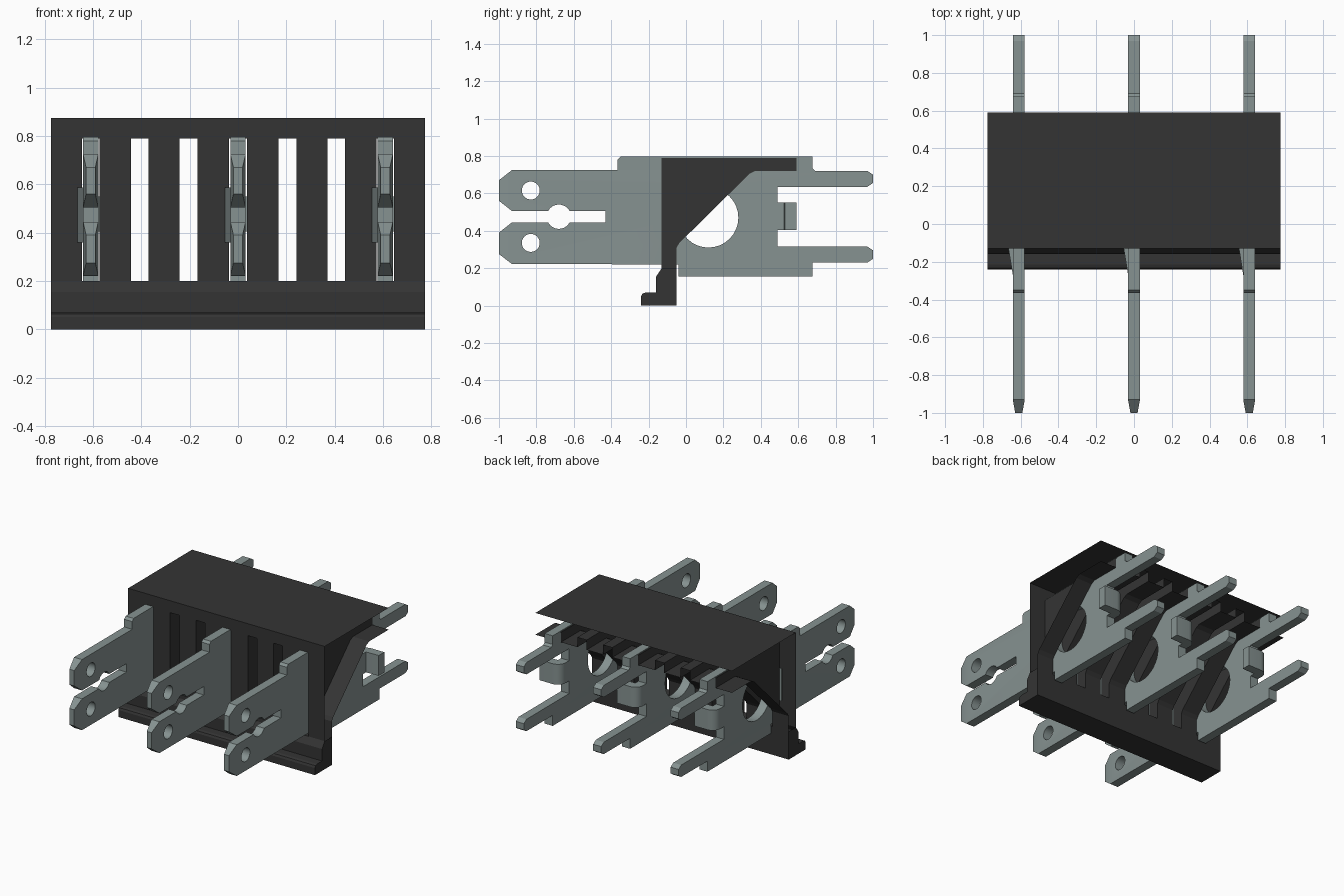
import bpy, bmesh, math
from mathutils import Matrix

cube = bpy.data.objects.get("Cube")
if cube:
    bpy.data.objects.remove(cube, do_unlink=True)


def material(name, rgb):
    m = bpy.data.materials.new(name)
    m.use_nodes = True
    m.diffuse_color = (*rgb, 1)
    m.node_tree.nodes["Principled BSDF"].inputs["Base Color"].default_value = (*rgb, 1)
    return m


BLACK = material("black plastic", (0.034, 0.034, 0.034))
METAL = material("grey metal", (0.24, 0.29, 0.285))


def add_object(name, bm, mat):
    bmesh.ops.recalc_face_normals(bm, faces=bm.faces)
    me = bpy.data.meshes.new(name)
    bm.to_mesh(me)
    bm.free()
    me.materials.append(mat)
    ob = bpy.data.objects.new(name, me)
    bpy.context.collection.objects.link(ob)
    return ob


def prism(profile, x0, x1):
    """Extrude a closed (y, z) profile along x."""
    bm = bmesh.new()
    face = bm.faces.new([bm.verts.new((x0, y, z)) for y, z in profile])
    new = bmesh.ops.extrude_face_region(bm, geom=[face])["geom"]
    moved = [v for v in new if isinstance(v, bmesh.types.BMVert)]
    bmesh.ops.translate(bm, verts=moved, vec=(x1 - x0, 0, 0))
    return bm


def cut(ob, cutter_bm):
    """Subtract a cutter from an object and discard the cutter."""
    cutter = add_object("cutter", cutter_bm, ob.data.materials[0])
    cutter.hide_render = True
    mod = ob.modifiers.new("cut", "BOOLEAN")
    mod.object = cutter
    mod.operation = "DIFFERENCE"
    mod.solver = "EXACT"
    bpy.context.view_layer.objects.active = ob
    bpy.ops.object.modifier_apply(modifier=mod.name)
    bpy.data.objects.remove(cutter, do_unlink=True)


def smooth(ob):
    bpy.ops.object.select_all(action="DESELECT")
    ob.select_set(True)
    bpy.context.view_layer.objects.active = ob
    bpy.ops.object.shade_smooth_by_angle(angle=math.radians(25))


# Housing: bracket profile with vertical slots
END = 0.775
housing = add_object("housing", prism([
    (-.13, .875), (.59, .875), (.59, .72), (.37, .72), (.34, .705), (-.035, .335),
    (-.05, .31), (-.05, 0), (-.24, 0), (-.24, .05), (-.233, .064), (-.215, .07),
    (-.16, .07), (-.16, .155), (-.13, .20)], -END, END), BLACK)
for centre in (-.61, -.407, -.205, 0, .205, .407, .61):
    cut(housing, prism([(-.4, .2), (.8, .2), (.8, .79), (-.4, .79)],
                       centre - .0365, centre + .0365))

# Housing is a shell, open at the back and at the upper ends
bm = bmesh.new()
bm.from_mesh(housing.data)
bmesh.ops.bisect_plane(bm, geom=bm.verts[:] + bm.edges[:] + bm.faces[:],
                       plane_co=(0, 0, .2), plane_no=(0, 0, 1), dist=1e-4)
gone = []
for f in bm.faces:
    c = f.calc_center_median()
    if c.y > .585 or (abs(c.x) > END - .002 and c.z > .2):
        gone.append(f)
bmesh.ops.delete(bm, geom=gone, context="FACES")
bm.to_mesh(housing.data)
bm.free()

# Contact blade: forked flat plate with two pins behind
HALF = 0.0315
bm = prism([
    (-1, .67), (-.93, .725), (-.365, .725), (-.365, .78), (-.35, .797),
    (.675, .797), (.675, .735), (.69, .72), (.97, .72), (1, .70), (1, .655), (.97, .635),
    (.49, .635), (.49, .55), (.53, .55), (.53, .405), (.49, .405), (.49, .315),
    (.97, .315), (1, .295), (1, .25), (.97, .23), (.675, .23), (.675, .155),
    (-.04, .155), (-.04, .22), (-.93, .222), (-1, .275), (-1, .39), (-.93, .445),
    (-.43, .445), (-.43, .505), (-.93, .505), (-1, .56)], -HALF, HALF)
bmesh.ops.bisect_plane(bm, geom=bm.verts[:] + bm.edges[:] + bm.faces[:],
                       plane_co=(0, -.93, 0), plane_no=(0, 1, 0), dist=1e-4)
for v in bm.verts:
    if v.co.y < -.99:
        v.co.x *= 0.6
blade = add_object("contact_blade", bm, METAL)

# Round holes in the blade
for y, z, r in ((-.83, .615, .048), (-.83, .335, .048), (-.68, .475, .065), (.12, .47, .16)):
    hole = bmesh.new()
    bmesh.ops.create_cone(hole, cap_ends=True, segments=32, radius1=r, radius2=r, depth=.4,
                          matrix=Matrix.Translation((0, y, z)) @ Matrix.Rotation(math.pi / 2, 4, "Y"))
    cut(blade, hole)
smooth(blade)


def upright(name, outline, z0, z1):
    """Extrude a closed (x, y) outline upward."""
    bm = bmesh.new()
    face = bm.faces.new([bm.verts.new((x, y, z0)) for x, y in outline])
    new = bmesh.ops.extrude_face_region(bm, geom=[face])["geom"]
    bmesh.ops.translate(bm, verts=[v for v in new if isinstance(v, bmesh.types.BMVert)],
                        vec=(0, 0, z1 - z0))
    ob = add_object(name, bm, METAL)
    smooth(ob)
    return ob


# Bent stop tab with a rounded outer corner
R = 0.06
bend = [(-HALF + R - R * math.cos(a), .59 - R + R * math.sin(a))
        for a in (math.pi / 2 * i / 6 for i in range(7))]
tab = upright("bent_tab", [(-HALF, .525)] + bend + [(.13, .59), (.13, .528), (HALF, .525)], .405, .55)

# Sprung retaining barb on the blade side
barb = upright("retaining_barb", [(-HALF, -.27), (-.055, -.128), (-.02, -.128), (-.02, -.27)], .36, .588)

# Place the three contacts
for side, offset in (("right", -.61), ("left", .61)):
    for part in (blade, tab, barb):
        ob = part.copy()
        ob.name = side + "_" + part.name
        ob.location.x = offset
        bpy.context.collection.objects.link(ob)
for part in (blade, tab, barb):
    part.name = "centre_" + part.name
